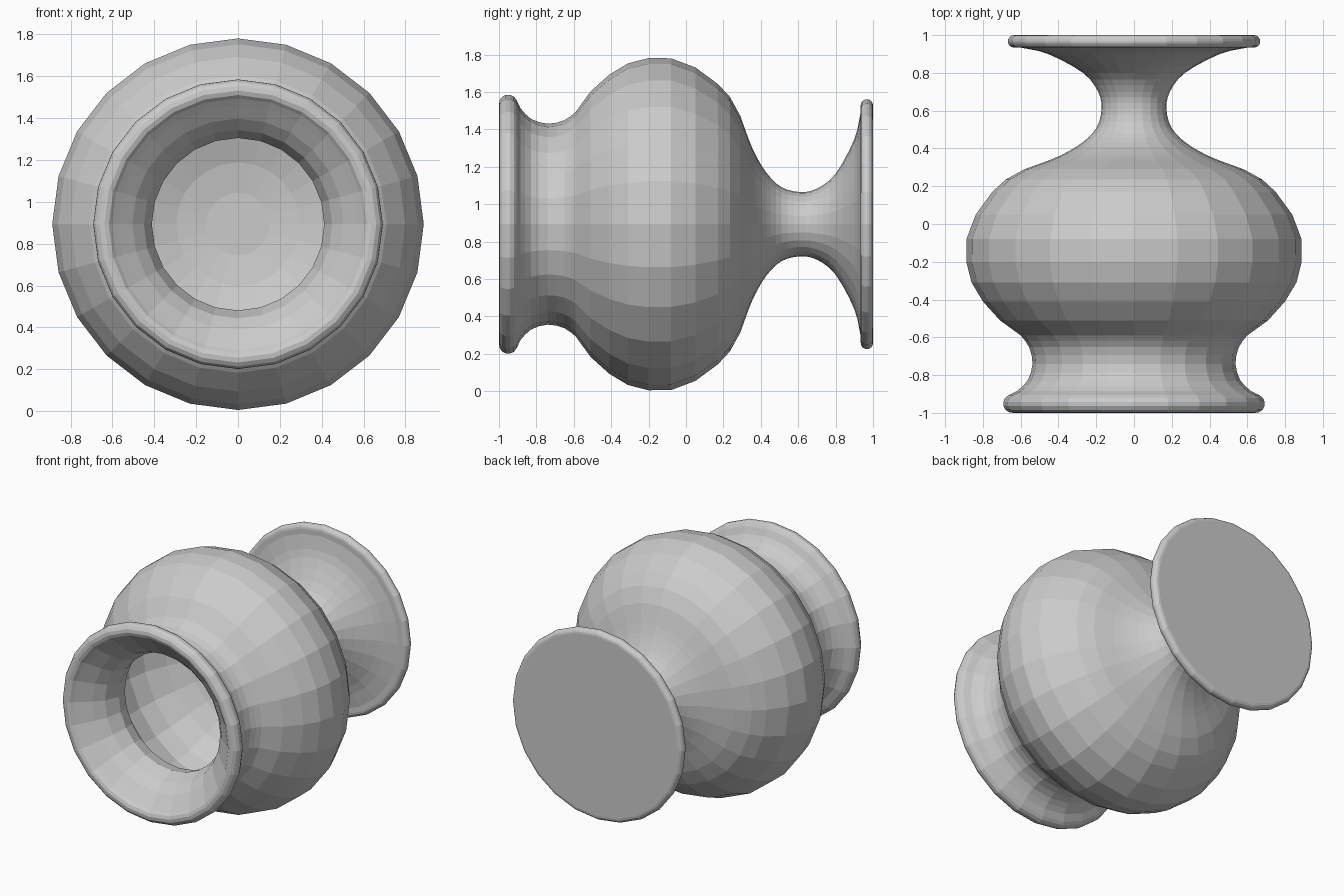
import bpy, bmesh
from math import sin, cos, pi, radians
from mathutils import Vector

if "Cube" in bpy.data.objects:
    bpy.data.objects.remove(bpy.data.objects["Cube"])

SIDES = 24
AXIS_Z = 0.893


def bead(y, r, size, start, end, steps=8):
    """Rounded rim: arc of (y, radius) points around a bead centre."""
    angles = [radians(start + (end - start) * i / steps) for i in range(steps + 1)]
    return [(y + size * cos(a), r + size * sin(a)) for a in angles]


def smooth_curve(pts, steps=3):
    """Catmull-Rom curve through the points, for the coves."""
    p = [Vector(q) for q in pts]
    p = [2 * p[0] - p[1]] + p + [2 * p[-1] - p[-2]]
    out = []
    for a, b, c, d in zip(p, p[1:], p[2:], p[3:]):
        for i in range(steps):
            t = i / steps
            out.append(tuple(0.5 * (2 * b + (c - a) * t + (2 * a - 5 * b + 4 * c - d) * t**2
                                    + (3 * b - a - 3 * c + d) * t**3)))
    return out + [pts[-1]]


def lathe(name, profile):
    """Turn a (y, radius) profile round the y axis; end discs close it."""
    bm = bmesh.new()
    rings = []
    for y, r in profile:
        rings.append([bm.verts.new((r * sin(2 * pi * i / SIDES), y,
                                    AXIS_Z + r * cos(2 * pi * i / SIDES)))
                      for i in range(SIDES)])
    for a, b in zip(rings, rings[1:]):
        for i in range(SIDES):
            j = (i + 1) % SIDES
            bm.faces.new((a[i], a[j], b[j], b[i]))
    bm.faces.new(rings[0])
    bm.faces.new(rings[-1])
    bmesh.ops.recalc_face_normals(bm, faces=bm.faces)
    mesh = bpy.data.meshes.new(name)
    bm.to_mesh(mesh)
    bm.free()
    obj = bpy.data.objects.new(name, mesh)
    bpy.context.collection.objects.link(obj)
    return obj


# Foot: flat base with a rounded rim
foot = bead(0.967, 0.635, 0.033, 0, 180)

# Stem: flared cove between foot and bowl
stem = smooth_curve([(0.934, 0.60), (0.90, 0.455), (0.80, 0.27), (0.70, 0.19), (0.61, 0.172),
                     (0.51, 0.198), (0.43, 0.275), (0.37, 0.375), (0.335, 0.455)])

# Bowl: faceted round belly
bowl = [(0.29, 0.58), (0.235, 0.68), (0.17, 0.75), (0.05, 0.838), (-0.08, 0.887), (-0.2, 0.888),
        (-0.31, 0.86), (-0.41, 0.80), (-0.51, 0.71)]

# Neck and rounded lip
neck = smooth_curve([(-0.59, 0.60), (-0.65, 0.556), (-0.74, 0.537), (-0.83, 0.564),
                     (-0.885, 0.62)], 2)
lip = bead(-0.951, 0.644, 0.049, 25, 240)

# Hollow inside: throat, then the belly wall down to the floor
inside = [(-0.95, 0.57), (-0.90, 0.505), (-0.84, 0.45), (-0.74, 0.412), (-0.65, 0.43),
          (-0.57, 0.51), (-0.48, 0.62), (-0.38, 0.72), (-0.25, 0.785), (-0.12, 0.79),
          (0.0, 0.75), (0.12, 0.66), (0.2, 0.55), (0.26, 0.42), (0.3, 0.295), (0.32, 0.15)]

lathe("vase", foot + stem + bowl + neck + lip + inside)
